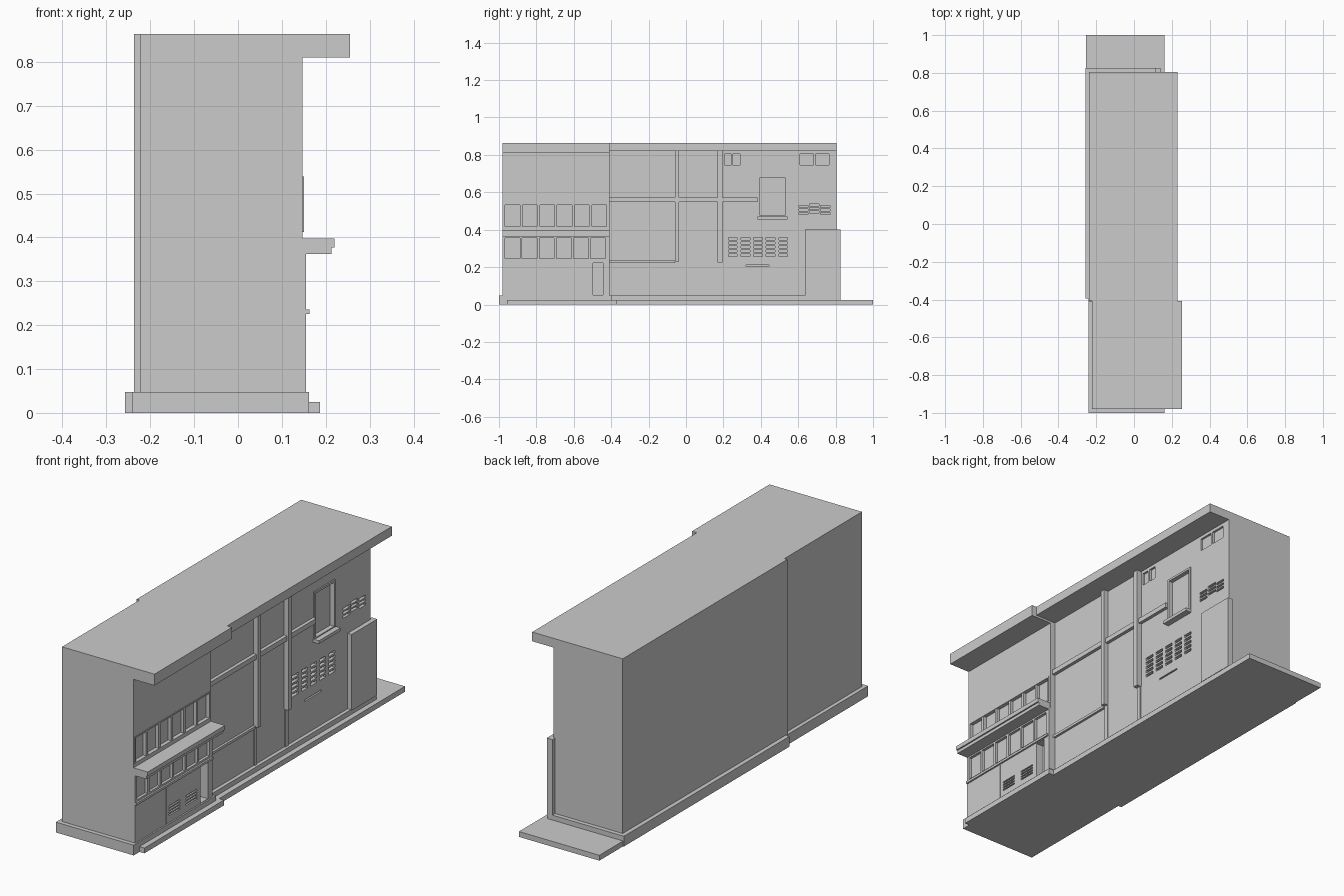
import bpy, bmesh


def add_box(bm, x0, x1, y0, y1, z0, z1):
    v = [bm.verts.new((x, y, z)) for x in (x0, x1) for y in (y0, y1) for z in (z0, z1)]
    for f in ((0, 1, 3, 2), (4, 6, 7, 5), (0, 4, 5, 1), (2, 3, 7, 6), (0, 2, 6, 4), (1, 5, 7, 3)):
        bm.faces.new([v[i] for i in f])


def boxes(name, items):
    bm = bmesh.new()
    for b in items:
        add_box(bm, *b)
    bmesh.ops.recalc_face_normals(bm, faces=bm.faces)
    me = bpy.data.meshes.new(name)
    bm.to_mesh(me)
    bm.free()
    ob = bpy.data.objects.new(name, me)
    bpy.context.collection.objects.link(ob)
    return ob


def extrude_profile(name, pts, y0, y1):
    bm = bmesh.new()
    f = bm.faces.new([bm.verts.new((x, y0, z)) for x, z in pts])
    r = bmesh.ops.extrude_face_region(bm, geom=[f])
    for v in r["geom"]:
        if isinstance(v, bmesh.types.BMVert):
            v.co.y = y1
    bmesh.ops.recalc_face_normals(bm, faces=bm.faces)
    me = bpy.data.meshes.new(name)
    bm.to_mesh(me)
    bm.free()
    ob = bpy.data.objects.new(name, me)
    bpy.context.collection.objects.link(ob)
    return ob


def cut(ob, items):
    cutter = boxes("cutter", items)
    cutter.hide_render = True
    m = ob.modifiers.new("recesses", "BOOLEAN")
    m.operation, m.solver, m.object = "DIFFERENCE", "EXACT", cutter
    bpy.context.view_layer.objects.active = ob
    bpy.ops.object.modifier_apply(modifier=m.name)
    bpy.data.objects.remove(cutter)


def frame(x0, x1, y0, y1, z0, z1, t):
    return [(x0, x1, y0, y0 + t, z0, z1), (x0, x1, y1 - t, y1, z0, z1),
            (x0, x1, y0 + t, y1 - t, z0, z0 + t), (x0, x1, y0 + t, y1 - t, z1 - t, z1)]


def panes(x0, x1, y0, y1, z0, z1, n, gap):
    w = (y1 - y0 + gap) / n
    return [(x0, x1, y0 + i * w, y0 + (i + 1) * w - gap, z0, z1) for i in range(n)]


W = 0.12    # front face of the long wing

# Foundations, side slab and front step
boxes("shop_foundation", [(-0.24, 0.162, -1.0, -0.395, 0, 0.048)])
boxes("wing_foundation", [(-0.257, 0.137, -0.395, 0.825, 0, 0.048)])
boxes("pavement_slab", [(-0.253, 0.162, -0.395, 1.0, 0, 0.025)])
boxes("front_step", [(0.15, 0.187, -0.957, -0.37, 0, 0.025)])

# Shop section with recessed windows, door and vents
shop = extrude_profile("shop_wall", [(-0.222, 0.04), (0.155, 0.04), (0.155, 0.37),
                                     (0.147, 0.37), (0.147, 0.82), (-0.222, 0.82)], -0.98, -0.408)
holes = panes(0.132, 0.2, -0.967, -0.425, 0.418, 0.533, 6, 0.014)
holes += panes(0.142, 0.2, -0.967, -0.43, 0.245, 0.355, 6, 0.012)
holes.append((0.115, 0.2, -0.497, -0.443, 0.05, 0.222))
for y in (-0.73, -0.605):
    holes += [(0.147, 0.2, y, y + 0.08, z, z + 0.007) for z in (0.08, 0.093, 0.106, 0.119)]
holes.append((0.151, 0.2, -0.751, -0.747, 0.05, 0.222))
cut(shop, holes)
boxes("shop_window_trim", frame(0.14, 0.15, -0.973, -0.419, 0.412, 0.539, 0.006))
boxes("shop_sill", [(0.145, 0.163, -0.98, -0.415, 0.225, 0.236)])
extrude_profile("shop_awning", [(0.13, 0.362), (0.213, 0.362), (0.213, 0.377), (0.22, 0.377),
                                (0.22, 0.397), (0.13, 0.397)], -0.98, -0.41)

# Long wing with vent slots and recessed windows
wing = boxes("wing_wall", [(-0.237, W, -0.41, 0.805, 0.04, 0.83)])
holes = []
for c in range(5):
    for r in range(5):
        y, z = 0.228 + c * 0.067, 0.258 + r * 0.0215
        holes.append((W - 0.015, 0.2, y, y + 0.046, z, z + 0.013))
for c in range(3):
    for r in range(3):
        y, z = 0.603 + c * 0.058, 0.482 + r * 0.018 + (0.008 if c == 1 else 0)
        holes.append((W - 0.015, 0.2, y, y + 0.05, z, z + 0.011))
holes.append((W - 0.015, 0.2, 0.32, 0.445, 0.203, 0.21))
holes.append((W - 0.015, 0.2, 0.395, 0.53, 0.475, 0.68))
holes += panes(W - 0.01, 0.2, 0.61, 0.765, 0.745, 0.805, 2, 0.01)
holes += panes(W - 0.01, 0.2, 0.205, 0.29, 0.745, 0.805, 2, 0.01)
cut(wing, holes)
boxes("wing_window_frame", frame(W - 0.005, W + 0.006, 0.385, 0.54, 0.465, 0.69, 0.01))
boxes("wing_window_sill", [(W - 0.005, W + 0.03, 0.383, 0.542, 0.455, 0.47)])

# Pillars, skirting strips and horizontal beams
boxes("wing_pillars", [(W - 0.01, 0.144, -0.058, -0.037, 0.23, 0.825),
                       (W - 0.01, 0.144, 0.168, 0.194, 0.225, 0.825)])
boxes("pillar_skirts", [(W - 0.01, W + 0.005, -0.056, -0.037, 0.045, 0.23),
                        (W - 0.01, W + 0.005, 0.17, 0.192, 0.045, 0.225)])
boxes("wing_beams", [(W - 0.01, 0.136, -0.41, -0.058, 0.548, 0.571),
                     (W - 0.01, 0.136, -0.037, 0.168, 0.548, 0.571),
                     (W - 0.01, 0.136, 0.194, 0.382, 0.548, 0.571),
                     (W - 0.01, W + 0.011, -0.41, -0.058, 0.223, 0.235)])

# Raised side panel beside the far corner
boxes("side_panel", [(W - 0.008, 0.141, 0.637, 0.825, 0.045, 0.4)])

# Flat roofs with overhanging fronts
boxes("shop_roof", [(-0.222, 0.255, -0.98, -0.408, 0.81, 0.863)])
boxes("wing_roof", [(-0.237, 0.23, -0.408, 0.805, 0.82, 0.863)])
